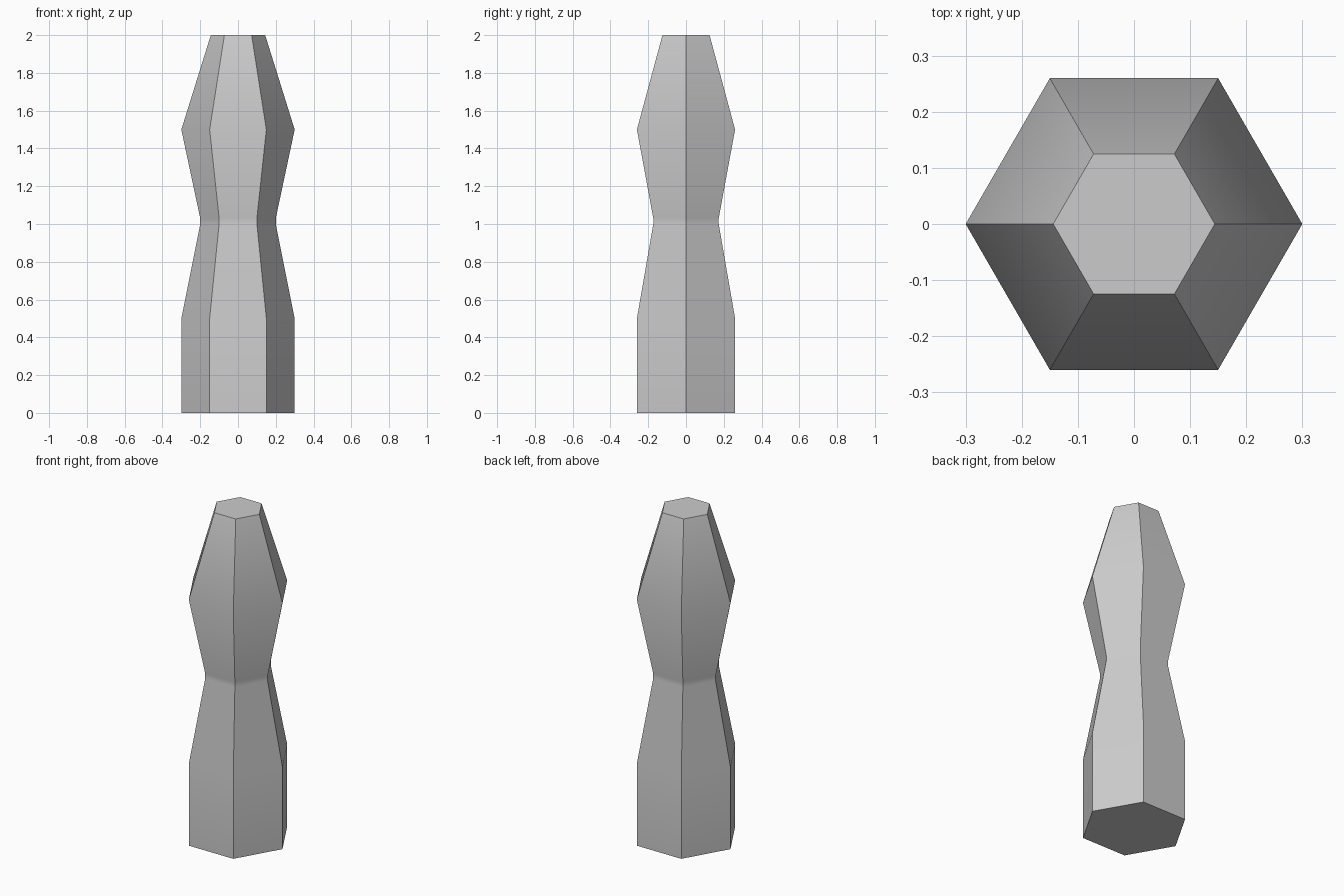
import bpy, bmesh, math

if "Cube" in bpy.data.objects:
    bpy.data.objects.remove(bpy.data.objects["Cube"])

# Profile of the post: (height, corner radius)
PROFILE = [(0, 0.30), (0.5, 0.30), (1.0, 0.20), (1.03, 0.20), (1.5, 0.30), (2.0, 0.144)]
SIDES = 6


def ring(bm, z, r):
    return [bm.verts.new((r * math.cos(math.tau * i / SIDES),
                          r * math.sin(math.tau * i / SIDES), z)) for i in range(SIDES)]


# Hexagonal post, lofted through the profile rings
bm = bmesh.new()
rings = [ring(bm, z, r) for z, r in PROFILE]
for a, b in zip(rings, rings[1:]):
    for i in range(SIDES):
        j = (i + 1) % SIDES
        bm.faces.new((a[i], a[j], b[j], b[i]))

# End caps
bm.faces.new(rings[0][::-1])
bm.faces.new(rings[-1])

mesh = bpy.data.meshes.new("hexagonal_post")
bm.to_mesh(mesh)
bm.free()
post = bpy.data.objects.new("hexagonal_post", mesh)
bpy.context.collection.objects.link(post)

# Soft bends along the length, crisp corners around it
bpy.context.view_layer.objects.active = post
post.select_set(True)
bpy.ops.object.shade_smooth_by_angle(angle=math.radians(30))
